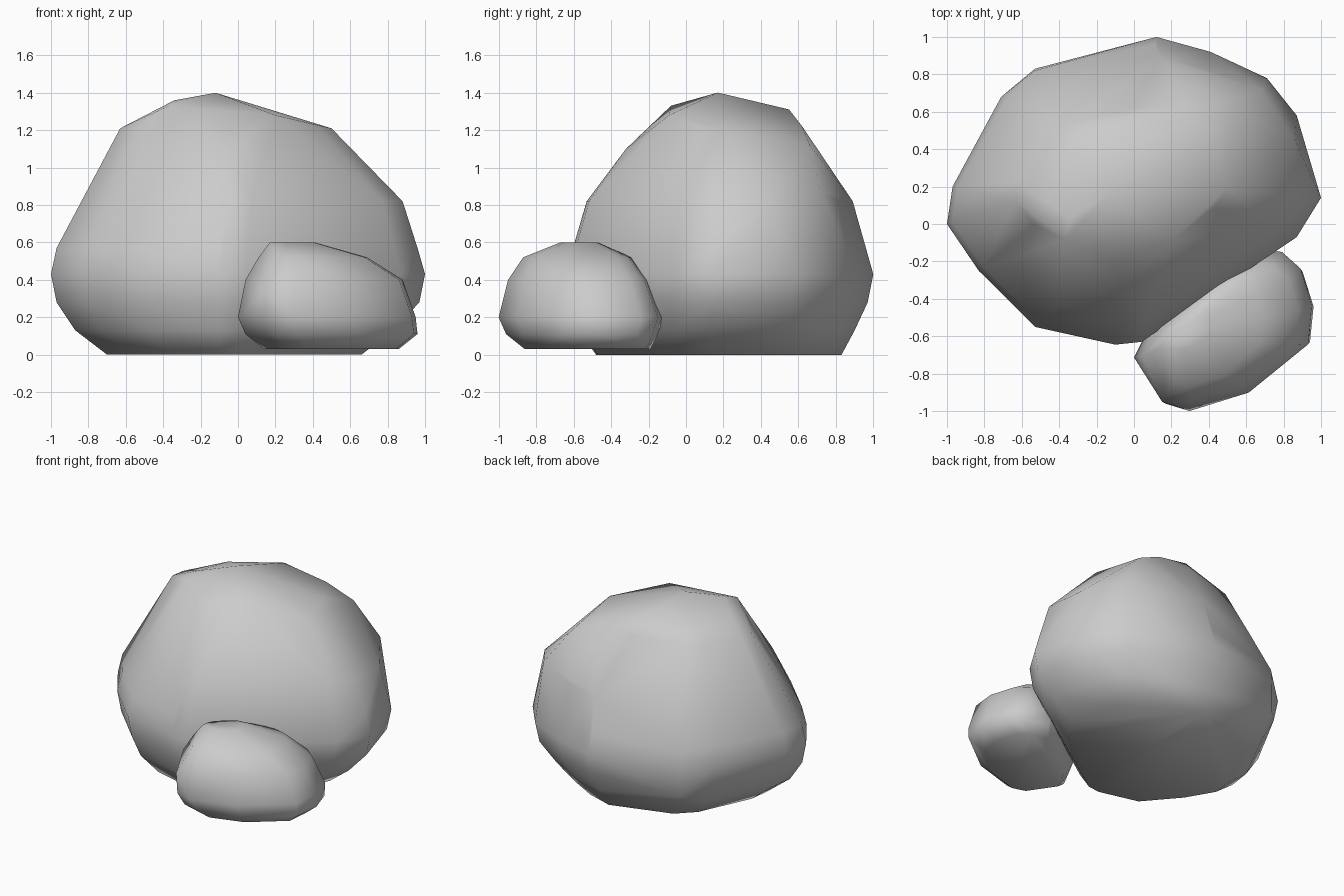
import bpy
import bmesh

cube = bpy.data.objects.get("Cube")
if cube:
    bpy.data.objects.remove(cube, do_unlink=True)

# One plain stone colour
stone = bpy.data.materials.new("stone_grey")
stone.use_nodes = True
colour = (0.6, 0.6, 0.6, 1.0)
stone.diffuse_color = colour
shader = stone.node_tree.nodes["Principled BSDF"]
shader.inputs["Base Color"].default_value = colour
shader.inputs["Roughness"].default_value = 0.9


def remap(value, source, target):
    """Move a value from one range to another."""
    share = (value - source[0]) / (source[1] - source[0])
    return target[0] + share * (target[1] - target[0])


def make_boulder(name, outline, levels, bumps):
    """Fit the ground outline to each level's extent and wrap a hull round it."""
    x_values = [point[0] for point in outline]
    y_values = [point[1] for point in outline]
    x_source = (min(x_values), max(x_values))
    y_source = (min(y_values), max(y_values))

    bm = bmesh.new()
    for height, x_range, y_range in levels:
        for x, y in outline:
            bm.verts.new((remap(x, x_source, x_range),
                          remap(y, y_source, y_range), height))
    for bump in bumps:
        bm.verts.new(bump)

    # Convex skin, without the points left inside it
    bmesh.ops.convex_hull(bm, input=bm.verts[:])
    loose = [vert for vert in bm.verts if not vert.link_faces]
    bmesh.ops.delete(bm, geom=loose, context='VERTS')
    bmesh.ops.recalc_face_normals(bm, faces=bm.faces[:])
    for face in bm.faces:
        face.smooth = True

    mesh = bpy.data.meshes.new(name)
    bm.to_mesh(mesh)
    bm.free()
    mesh.materials.append(stone)
    boulder = bpy.data.objects.new(name, mesh)
    bpy.context.collection.objects.link(boulder)
    return boulder


# Large boulder: broad belt low down, off-centre crown with uneven shoulders
make_boulder(
    "large_boulder",
    outline=[(-1, 0), (-.97, .2), (-.71, .68), (-.53, .83), (.12, 1),
             (.41, .92), (.71, .78), (.87, .58), (1, .14), (.87, -.07),
             (.04, -.63), (-.1, -.645), (-.53, -.55), (-.83, -.25)],
    levels=[(0, (-.7, .66), (-.48, .83)),
            (.13, (-.87, .83), (-.57, .9)),
            (.28, (-.97, .97), (-.62, .97)),
            (.43, (-1, 1), (-.645, 1)),
            (.57, (-.97, .96), (-.6, .96)),
            (.82, (-.8, .88), (-.53, .89)),
            (1.21, (-.63, .5), (-.2, .62))],
    bumps=[(-.12, .17, 1.4), (-.34, .03, 1.36), (-.37, -.08, 1.33),
           (0, .55, 1.31), (.3, .62, 1.22), (.5, .66, 1.12),
           (.2, -.09, 1.28), (-.34, .36, 1.3), (-.05, -.32, 1.1),
           (.68, .72, .87), (.86, .45, .81),
           (-.53, .83, .22), (-.53, .82, .55)])

# Small boulder pressed into the side of the large one
make_boulder(
    "small_boulder",
    outline=[(0, -.7), (.17, -.95), (.3, -.99), (.62, -.89), (.94, -.63),
             (.96, -.42), (.9, -.22), (.8, -.13), (.62, -.1), (.1, -.5)],
    levels=[(.03, (.14, .86), (-.86, -.19)),
            (.11, (.04, .96), (-.96, -.15)),
            (.2, (0, .95), (-1, -.12)),
            (.4, (.04, .88), (-.95, -.2)),
            (.52, (.11, .69), (-.87, -.29)),
            (.6, (.18, .41), (-.67, -.47))],
    bumps=[(.15, -.95, .34), (.17, -.66, .6)])
